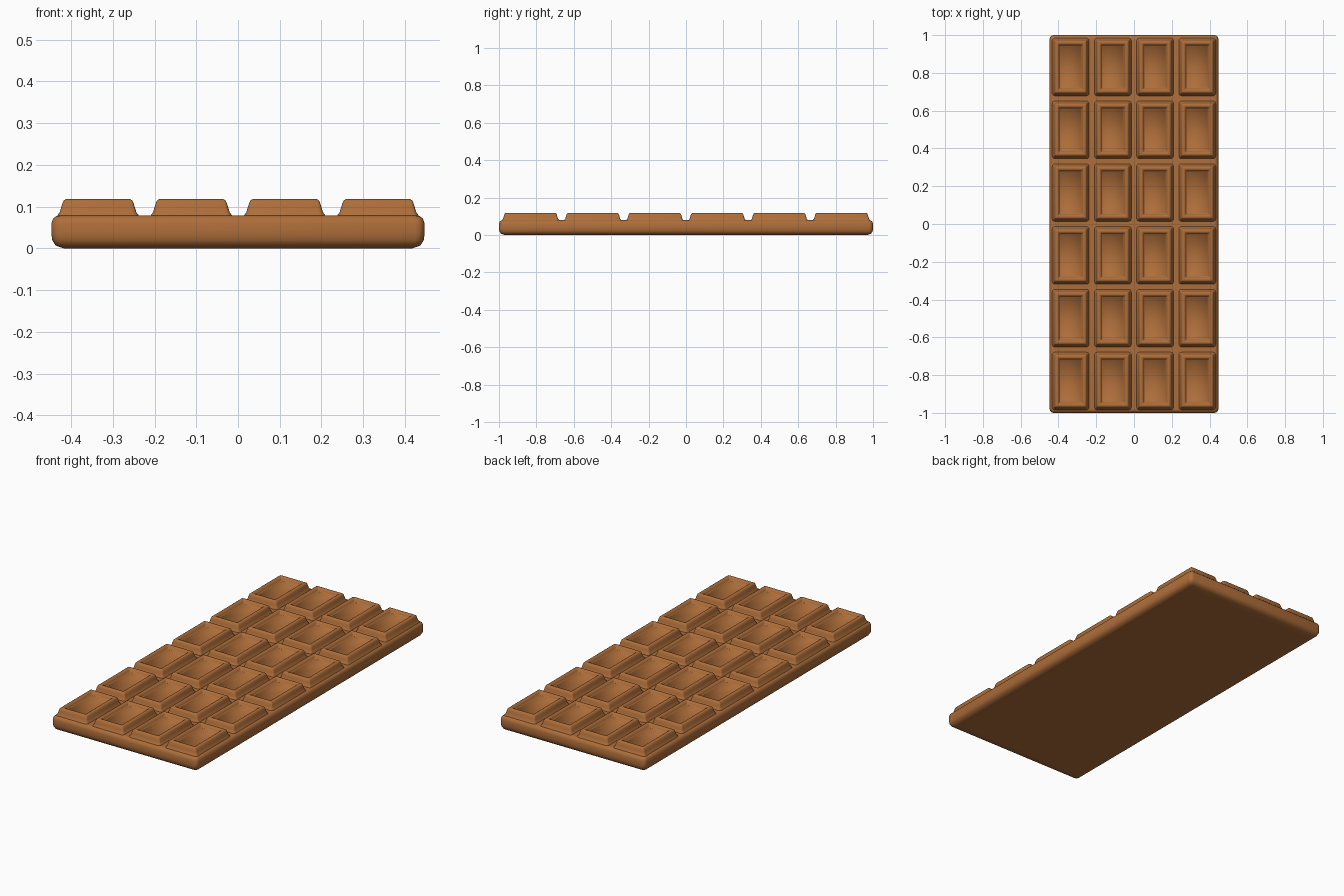
import bpy, bmesh, math

if "Cube" in bpy.data.objects:
    bpy.data.objects.remove(bpy.data.objects["Cube"], do_unlink=True)

brown = bpy.data.materials.new("milk brown")
brown.use_nodes = True
colour = (0.42, 0.155, 0.042, 1)
brown.diffuse_color = colour
brown.node_tree.nodes["Principled BSDF"].inputs["Base Color"].default_value = colour


def rounded_rectangle(hx, hy, radius, steps=3):
    """Outline points, counter-clockwise."""
    points = []
    for corner, (sx, sy) in enumerate([(1, 1), (-1, 1), (-1, -1), (1, -1)]):
        for i in range(steps + 1):
            a = math.pi / 2 * (corner + i / steps)
            points.append((sx * (hx - radius) + radius * math.cos(a),
                           sy * (hy - radius) + radius * math.sin(a)))
    return points


def loft_mesh(name, hx, hy, radius, profile):
    """Stack rounded rectangles; profile holds (inset, height) pairs."""
    bm = bmesh.new()
    rings = []
    for inset, z in profile:
        outline = rounded_rectangle(hx - inset, hy - inset, max(radius - inset * 0.5, 0.004))
        rings.append([bm.verts.new((x, y, z)) for x, y in outline])
    for low, high in zip(rings, rings[1:]):
        for i in range(len(low)):
            j = (i + 1) % len(low)
            bm.faces.new((low[i], low[j], high[j], high[i]))
    bm.faces.new(rings[0][::-1])
    bm.faces.new(rings[-1])
    mesh = bpy.data.meshes.new(name)
    bm.to_mesh(mesh)
    bm.free()
    mesh.materials.append(brown)
    return mesh


def add_object(name, mesh, location=(0, 0, 0)):
    obj = bpy.data.objects.new(name, mesh)
    obj.location = location
    bpy.context.collection.objects.link(obj)
    return obj


def smooth(obj):
    bpy.ops.object.select_all(action="DESELECT")
    obj.select_set(True)
    bpy.context.view_layer.objects.active = obj
    bpy.ops.object.shade_smooth_by_angle(angle=math.radians(85))


# Slab with rounded sides
slab = add_object("bar_slab", loft_mesh("bar_slab", 0.447, 1.0, 0.022, [
    (0.06, 0), (0.03, 0), (0.01, 0.007), (0.002, 0.02), (0, 0.035),
    (0, 0.06), (0.004, 0.071), (0.012, 0.078), (0.022, 0.079)]))
smooth(slab)

# One raised square with a sunken panel
square_mesh = loft_mesh("square", 0.099, 0.154, 0.014, [
    (0, 0.074), (0.002, 0.08), (0.007, 0.086), (0.010, 0.096), (0.014, 0.109),
    (0.017, 0.115), (0.022, 0.118), (0.030, 0.118), (0.035, 0.115),
    (0.039, 0.108), (0.042, 0.100)])

# Four columns by six rows
for row in range(6):
    for column in range(4):
        place = ((column - 1.5) * 0.2235, (row - 2.5) * 0.3325, 0)
        square = add_object(f"square_{row + 1}_{column + 1}", square_mesh, place)
        if row == column == 0:
            smooth(square)
